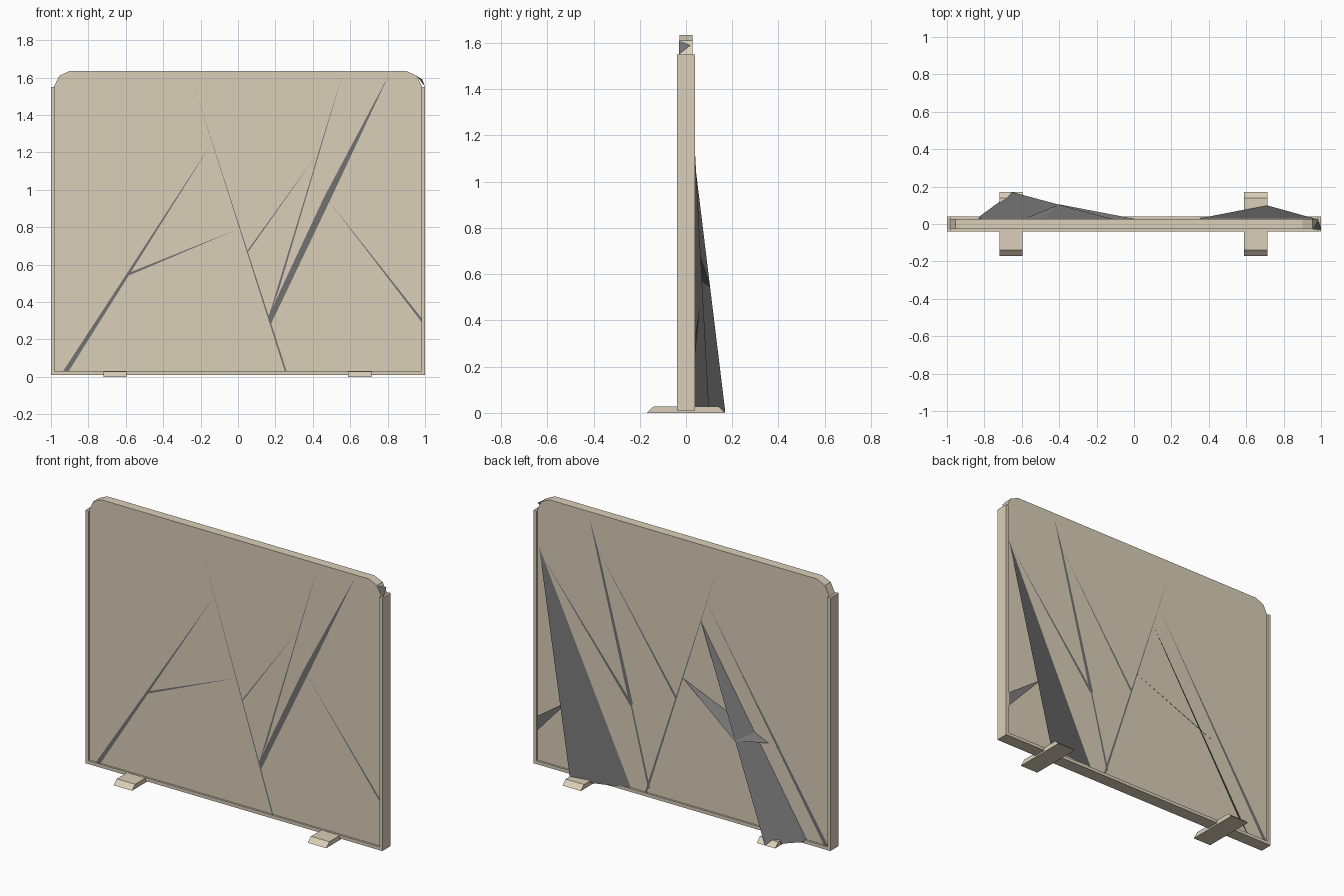
import bpy


def material(name, rgb):
    m = bpy.data.materials.new(name)
    m.diffuse_color = (*rgb, 1)
    return m


TAN = material("tan", (0.70, 0.62, 0.48))
DARK = material("dark_grey", (0.17, 0.17, 0.17))


def mesh_object(name, verts, faces, mat):
    me = bpy.data.meshes.new(name)
    me.from_pydata(verts, [], faces)
    me.materials.append(mat)
    ob = bpy.data.objects.new(name, me)
    bpy.context.collection.objects.link(ob)
    return ob


def prism(name, profile, axis, a, b, mat=TAN):
    """Extrude a 2D profile from a to b along x or y."""
    def place(p, t):
        return (t, p[0], p[1]) if axis == "x" else (p[0], t, p[1])
    n = len(profile)
    verts = [place(p, t) for t in (a, b) for p in profile]
    faces = [tuple(range(n))[::-1], tuple(range(n, 2 * n))]
    faces += [(i, (i + 1) % n, n + (i + 1) % n, n + i) for i in range(n)]
    if axis == "y":
        faces = [f[::-1] for f in faces]
    return mesh_object(name, verts, faces, mat)


# Panel with clipped top corners
half = [(0.985, 0.02), (0.985, 1.55), (0.955, 1.61), (0.90, 1.635)]
prism("panel", half + [(-x, z) for x, z in reversed(half)], "y", -0.028, 0.028)

# Three sided frame: two posts and a bottom rail in one U profile
rim_outer = [(-1, 1.55), (-1, 0.01), (1, 0.01), (1, 1.55)]
rim_inner = [(0.98, 1.55), (0.98, 0.03), (-0.98, 0.03), (-0.98, 1.55)]
prism("frame", rim_outer + rim_inner, "y", -0.04, 0.04)

# Two feet with sloping ends
foot = [(-0.17, 0), (0.17, 0), (0.14, 0.028), (-0.14, 0.028)]
for side, x in (("left", -0.657), ("right", 0.651)):
    prism(side + "_foot", foot, "x", x - 0.062, x + 0.062)

# Crack slivers lying on the front and back of the panel
front = [
    [(-0.935, 0.03), (-0.905, 0.03), (-0.14, 1.25)],
    [(-0.59, 0.553), (-0.58, 0.543), (0.0, 0.79)],
    [(-0.23, 1.54), (0.25, 0.03), (0.26, 0.03)],
    [(0.047, 0.67), (0.056, 0.67), (0.43, 1.2)],
    [(0.16, 0.31), (0.22, 0.47), (0.43, 1.2), (0.56, 1.62)],
    [(0.16, 0.32), (0.175, 0.28), (0.50, 0.96), (0.81, 1.62), (0.46, 0.96)],
    [(0.47, 0.96), (0.98, 0.295), (0.98, 0.315)],
]
back = [
    [(-0.98, 0.03), (-0.95, 0.03), (-0.16, 1.30)],
    [(-0.24, 1.54), (0.24, 0.03), (0.255, 0.03)],
    [(0.04, 0.665), (0.055, 0.66), (0.57, 1.42)],
    [(0.63, 1.60), (0.57, 1.42), (0.335, 0.54), (0.36, 0.54)],
    [(0.345, 0.55), (0.355, 0.53), (0.97, 1.31)],
    [(0.57, 1.42), (0.22, 0.06), (0.235, 0.06)],
]
for side, y, cracks in (("front", -0.031, front), ("back", 0.031, back)):
    for i, pts in enumerate(cracks):
        mesh_object(f"{side}_crack_{i}", [(x, y, z) for x, z in pts],
                    [tuple(range(len(pts)))], DARK)

# Large splinters leaning out of the back
splinters = {
    "right_splinter": [(0.97, 0.028, 1.33), (0.71, 0.10, 0.005), (0.35, 0.03, 0.03)],
    "left_splinter": [(-0.12, 0.028, 1.17), (-0.65, 0.17, 0.003), (-0.84, 0.03, 0.02)],
    "middle_splinter": [(0.0, 0.028, 0.79), (-0.40, 0.105, 0.545), (-0.58, 0.03, 0.55)],
    "edge_splinter": [(0.98, 0.035, 0.30), (0.75, 0.06, 0.46), (0.98, 0.035, 0.21)],
}
for name, pts in splinters.items():
    mesh_object(name, pts, [(0, 1, 2)], DARK)

# Chip at the top right corner
mesh_object("corner_chip", [(0.955, -0.03, 1.61), (1.0, -0.03, 1.55), (0.985, 0.02, 1.59)],
            [(0, 1, 2)], DARK)
